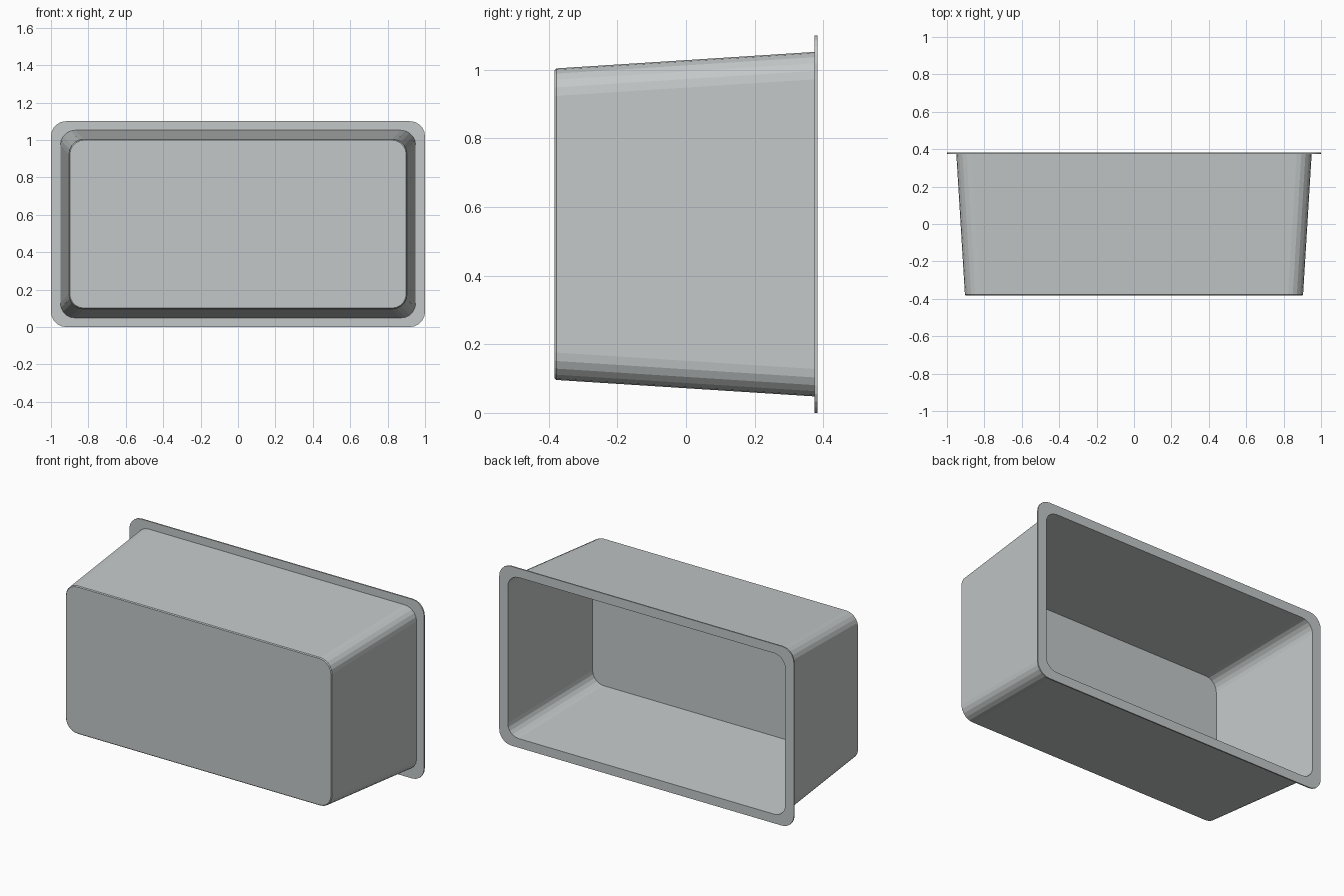
import bpy, bmesh, math

if "Cube" in bpy.data.objects:
    bpy.data.objects.remove(bpy.data.objects["Cube"])

CZ = 0.55      # centre height
SEG = 5        # segments per rounded corner

grey = bpy.data.materials.new("light grey")
grey.diffuse_color = (0.55, 0.575, 0.575, 1)
grey.use_nodes = True
grey.node_tree.nodes["Principled BSDF"].inputs["Base Color"].default_value = grey.diffuse_color


def ring(bm, y, half_w, half_h, r):
    """Rounded rectangle of vertices in the plane y."""
    verts = []
    for k, (sx, sz) in enumerate([(1, 1), (-1, 1), (-1, -1), (1, -1)]):
        for i in range(SEG + 1):
            a = math.pi / 2 * (k + i / SEG)
            verts.append(bm.verts.new((sx * (half_w - r) + r * math.cos(a), y,
                                       CZ + sz * (half_h - r) + r * math.sin(a))))
    return verts


def loft(name, sections, cap_ends):
    """Skin neighbouring sections; close the ends with caps or a loop."""
    bm = bmesh.new()
    rings = [ring(bm, *s) for s in sections]
    pairs = list(zip(rings, rings[1:]))
    if not cap_ends:
        pairs.append((rings[-1], rings[0]))
    for a, b in pairs:
        n = len(a)
        for i in range(n):
            j = (i + 1) % n
            bm.faces.new((a[i], a[j], b[j], b[i]))
    if cap_ends:
        bm.faces.new(rings[0])
        bm.faces.new(rings[-1])
    bmesh.ops.recalc_face_normals(bm, faces=bm.faces)
    me = bpy.data.meshes.new(name)
    bm.to_mesh(me)
    bm.free()
    me.materials.append(grey)
    ob = bpy.data.objects.new(name, me)
    bpy.context.collection.objects.link(ob)
    return ob


# Tapered tub with thin walls and a flat rim, as one continuous skin
loft("tub_with_rim", [
    (-0.383, 0.899, 0.449, 0.076),   # closed outer face
    (-0.378, 0.904, 0.454, 0.080),   # small edge chamfer
    (0.375, 0.950, 0.502, 0.080),    # outer wall meets rim
    (0.375, 1.000, 0.550, 0.080),    # rim front edge
    (0.383, 1.000, 0.550, 0.080),    # rim back edge
    (0.383, 0.942, 0.494, 0.074),    # opening
    (-0.374, 0.896, 0.446, 0.074),   # inner floor
], True)
